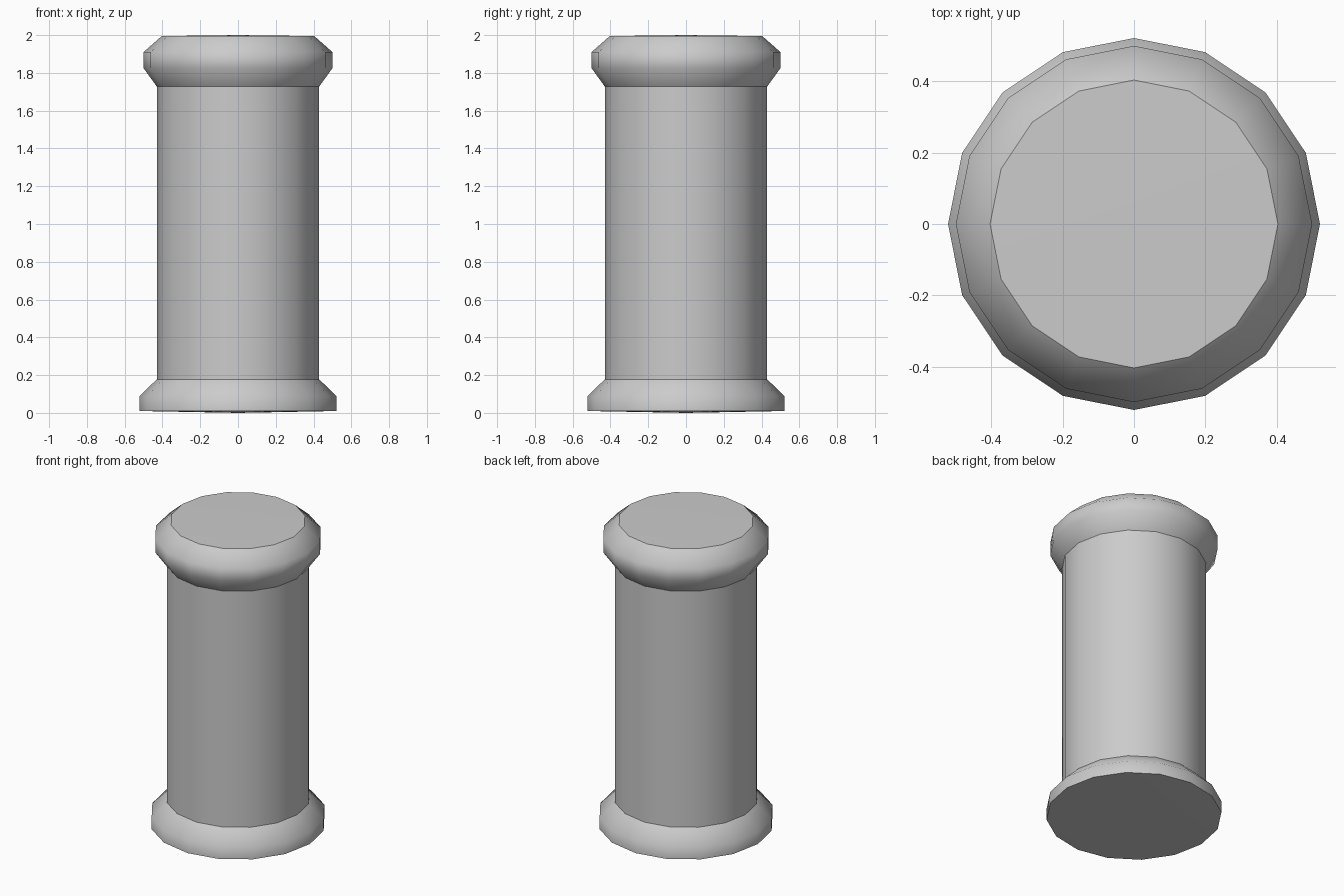
import bpy, bmesh
from math import cos, sin, tau

if "Cube" in bpy.data.objects:
    bpy.data.objects.remove(bpy.data.objects["Cube"])

SIDES = 16


def lathe(name, rings, apex=None, apex_on_top=True):
    """Spin (radius, z) rings listed bottom to top; optionally close one end with a shallow cone."""
    bm = bmesh.new()
    loops = [[bm.verts.new((r * cos(tau * i / SIDES), r * sin(tau * i / SIDES), z))
              for i in range(SIDES)] for r, z in rings]
    for a, b in zip(loops, loops[1:]):
        for i in range(SIDES):
            j = (i + 1) % SIDES
            bm.faces.new((a[i], a[j], b[j], b[i]))
    if apex is not None:
        rim = loops[-1] if apex_on_top else loops[0]
        tip = bm.verts.new((0, 0, apex))
        for i in range(SIDES):
            j = (i + 1) % SIDES
            pair = (rim[i], rim[j]) if apex_on_top else (rim[j], rim[i])
            bm.faces.new((*pair, tip))
            bm.edges.get((rim[i], rim[j])).smooth = False
    for f in bm.faces:
        f.smooth = True
    mesh = bpy.data.meshes.new(name)
    bm.to_mesh(mesh)
    bm.free()
    obj = bpy.data.objects.new(name, mesh)
    bpy.context.collection.objects.link(obj)
    return obj


# Flared foot
lathe("base", [(0.522, 0.01), (0.522, 0.087), (0.43, 0.178)], apex=0.0, apex_on_top=False)
# Straight column
lathe("shaft", [(0.43, 0.178), (0.43, 1.728)])
# Bevelled collar with the flat top
lathe("capital", [(0.43, 1.728), (0.50, 1.825), (0.50, 1.91), (0.404, 1.995)], apex=2.0)
